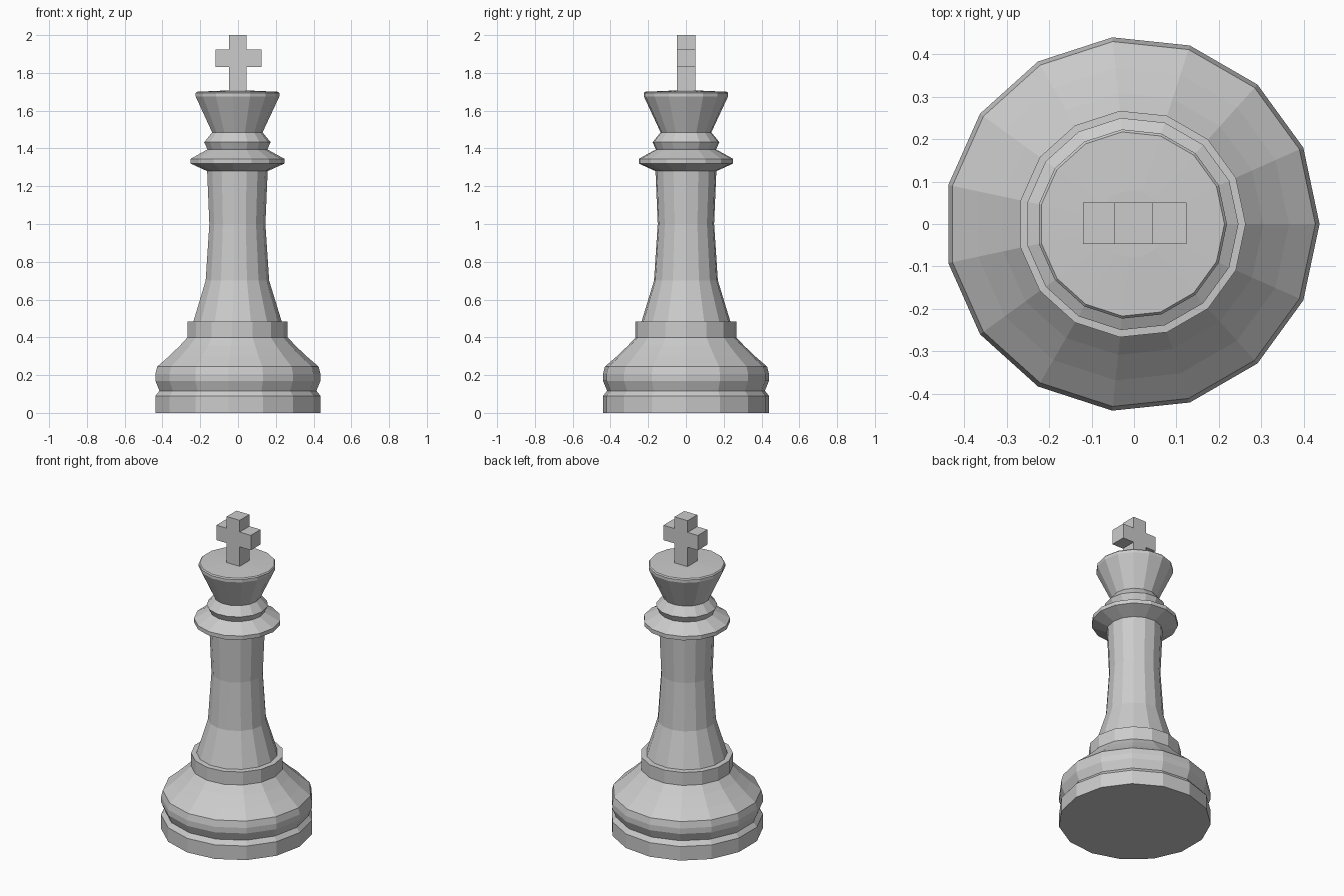
import bpy, bmesh, math

if "Cube" in bpy.data.objects:
    bpy.data.objects.remove(bpy.data.objects["Cube"])

SIDES = 15
CX = -0.005


def make_object(name, bm):
    bmesh.ops.recalc_face_normals(bm, faces=bm.faces[:])
    mesh = bpy.data.meshes.new(name)
    bm.to_mesh(mesh)
    bm.free()
    obj = bpy.data.objects.new(name, mesh)
    bpy.context.collection.objects.link(obj)
    return obj


def lathe(name, profile):
    """Spin (radius, height) points into a closed faceted solid."""
    bm = bmesh.new()
    rings = []
    for r, z in profile:
        rings.append([bm.verts.new((CX + r * math.cos(2 * math.pi * i / SIDES),
                                    r * math.sin(2 * math.pi * i / SIDES), z))
                      for i in range(SIDES)])
    for low, high in zip(rings, rings[1:]):
        for i in range(SIDES):
            j = (i + 1) % SIDES
            bm.faces.new((low[i], low[j], high[j], high[i]))
    bm.faces.new(rings[0])
    bm.faces.new(rings[-1])
    return make_object(name, bm)


# Turned body: base, collar, stem, flange, bead and crown
lathe("turned_body", [
    (0.442, 0.0), (0.442, 0.09), (0.420, 0.117),      # foot and groove
    (0.442, 0.17), (0.442, 0.205), (0.432, 0.245),    # base bulge
    (0.37, 0.298), (0.31, 0.355), (0.268, 0.40),      # sloping shoulder
    (0.268, 0.483), (0.236, 0.485),                   # collar
    (0.170, 0.70), (0.150, 1.0), (0.162, 1.28),       # stem
    (0.251, 1.32), (0.251, 1.345), (0.160, 1.395),    # flange
    (0.178, 1.433), (0.135, 1.485),                   # bead
    (0.224, 1.675), (0.224, 1.693), (0.218, 1.70),    # crown
    (0.08, 1.706),
])

# Cross on top, extruded from its outline
x0, x1, x2, x3 = -0.12, -0.047, 0.045, 0.124
z0, z1, z2, z3 = 1.706, 1.83, 1.925, 2.0
outline = [(x1, z0), (x2, z0), (x2, z1), (x3, z1), (x3, z2), (x2, z2),
           (x2, z3), (x1, z3), (x1, z2), (x0, z2), (x0, z1), (x1, z1)]
bm = bmesh.new()
face = bm.faces.new([bm.verts.new((x, -0.047, z)) for x, z in outline])
side = bmesh.ops.extrude_face_region(bm, geom=[face])["geom"]
bmesh.ops.translate(bm, vec=(0, 0.098, 0),
                    verts=[g for g in side if isinstance(g, bmesh.types.BMVert)])
make_object("top_cross", bm)
